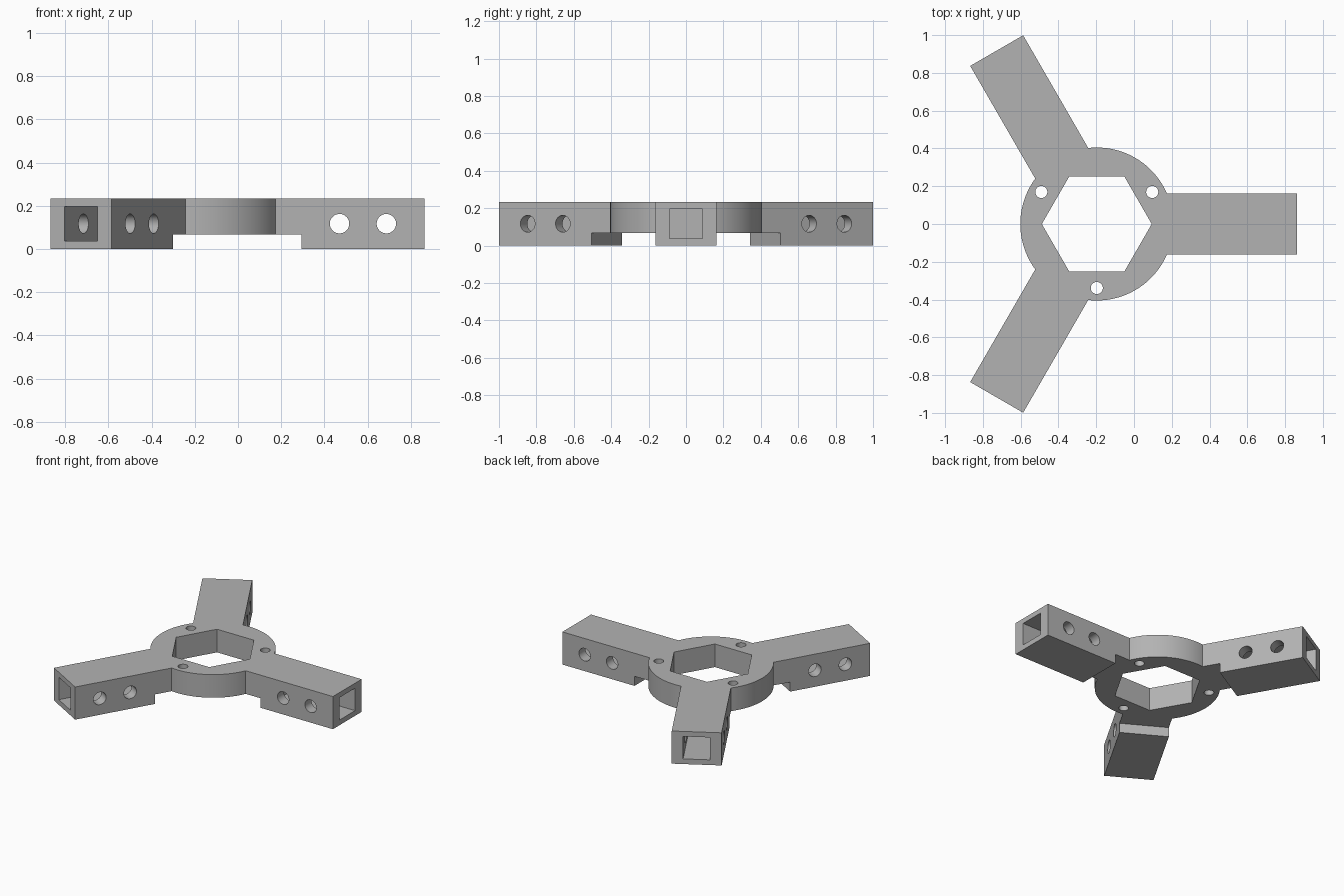
import bpy, bmesh, math
from mathutils import Matrix

if "Cube" in bpy.data.objects:
    bpy.data.objects.remove(bpy.data.objects["Cube"])

CX = -0.197            # hub centre on x
TOP, STEP = 0.233, 0.068
MID = 0.117            # height of the hole axes

grey = bpy.data.materials.new("light_grey")
grey.diffuse_color = (0.45, 0.45, 0.45, 1)
grey.use_nodes = True
grey.node_tree.nodes["Principled BSDF"].inputs["Base Color"].default_value = grey.diffuse_color


def prism(name, pts, height, matrix):
    """Closed prism: outline in local XY, extruded along local +Z."""
    bm = bmesh.new()
    face = bm.faces.new([bm.verts.new((x, y, 0)) for x, y in pts])
    ext = bmesh.ops.extrude_face_region(bm, geom=[face])["geom"]
    for v in ext:
        if isinstance(v, bmesh.types.BMVert):
            v.co.z += height
    bmesh.ops.recalc_face_normals(bm, faces=bm.faces)
    bm.transform(matrix)
    me = bpy.data.meshes.new(name)
    bm.to_mesh(me)
    bm.free()
    ob = bpy.data.objects.new(name, me)
    bpy.context.collection.objects.link(ob)
    me.materials.append(grey)
    return ob


def circle(r, n):
    return [(r * math.cos(2 * math.pi * i / n), r * math.sin(2 * math.pi * i / n)) for i in range(n)]


def boolean(target, tool, op):
    mod = target.modifiers.new("bool", 'BOOLEAN')
    mod.operation, mod.object, mod.solver = op, tool, 'EXACT'
    bpy.context.view_layer.objects.active = target
    bpy.ops.object.modifier_apply(modifier=mod.name)
    bpy.data.objects.remove(tool, do_unlink=True)


centre = Matrix.Translation((CX, 0, 0))
side = Matrix.Rotation(math.pi / 2, 4, 'X')     # outline XZ, extruded towards -y

# Hub disc
hub = prism("three_arm_hub", circle(0.405, 128), TOP - STEP, centre @ Matrix.Translation((0, 0, STEP)))

# Three stepped arms
profile = [(0.34, STEP), (0.49, STEP), (0.49, 0), (1.06, 0), (1.06, TOP), (0.34, TOP)]
turns = [centre @ Matrix.Rotation(math.radians(a), 4, 'Z') for a in (0, 120, 240)]
for t in turns:
    arm = prism("arm", profile, 0.324, t @ Matrix.Translation((0, 0.162, 0)) @ side)
    boolean(hub, arm, 'UNION')

# Hexagonal centre opening
boolean(hub, prism("hex_cutter", circle(0.291, 6), 1, centre @ Matrix.Translation((0, 0, -0.3))), 'DIFFERENCE')

for t in turns:
    # Square socket in the arm end
    socket = [(0.55, MID - 0.08), (1.2, MID - 0.08), (1.2, MID + 0.08), (0.55, MID + 0.08)]
    boolean(hub, prism("socket_cutter", socket, 0.176, t @ Matrix.Translation((0, 0.088, 0)) @ side), 'DIFFERENCE')
    # Two cross holes through the arm sides
    for r in (0.667, 0.884):
        m = t @ Matrix.Translation((r, 0.2, MID)) @ side
        boolean(hub, prism("cross_cutter", circle(0.045, 40), 0.4, m), 'DIFFERENCE')
    # Vertical bolt hole in the hub
    m = t @ Matrix.Rotation(math.radians(30), 4, 'Z') @ Matrix.Translation((0.339, 0, -0.3))
    boolean(hub, prism("bolt_cutter", circle(0.032, 32), 1, m), 'DIFFERENCE')

# Smooth the round walls, keep edges sharp
bpy.ops.object.select_all(action='DESELECT')
hub.select_set(True)
bpy.context.view_layer.objects.active = hub
bpy.ops.object.shade_smooth_by_angle(angle=math.radians(25))
